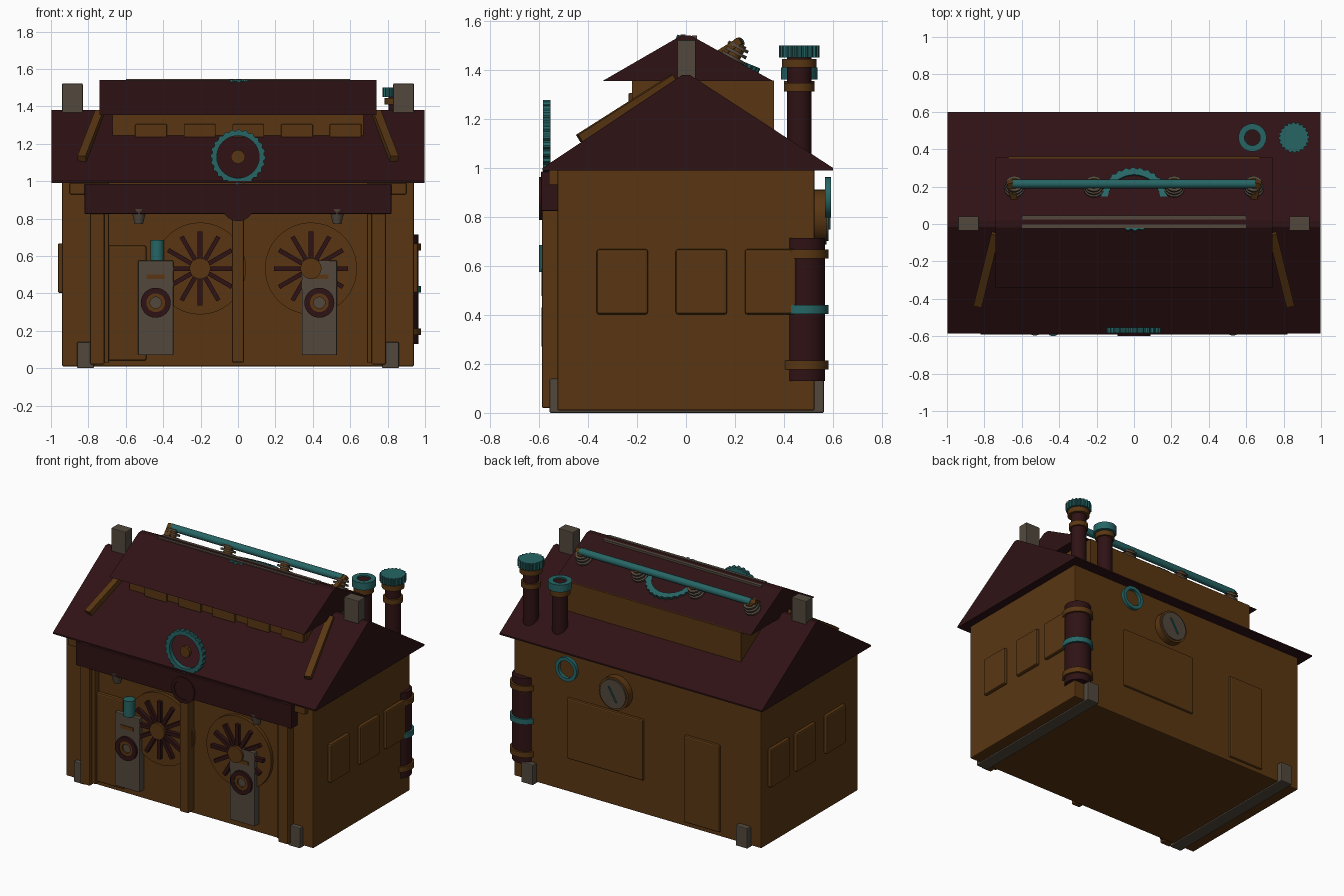
import bpy, bmesh, math
from mathutils import Vector, Matrix

if "Cube" in bpy.data.objects:
    bpy.data.objects.remove(bpy.data.objects["Cube"])

def material(name, rgb):
    m = bpy.data.materials.new(name)
    m.diffuse_color = (*rgb, 1)
    m.use_nodes = True
    m.node_tree.nodes["Principled BSDF"].inputs["Base Color"].default_value = m.diffuse_color
    return m

BROWN = material("bronze brown", (0.10, 0.037, 0.006))
RED = material("dark maroon", (0.028, 0.006, 0.007))
TEAL = material("verdigris teal", (0.02, 0.13, 0.13))
GRAY = material("warm gray", (0.085, 0.066, 0.048))

def finish(name, bm, mat, bevel=0.0, smooth=False):
    bmesh.ops.recalc_face_normals(bm, faces=bm.faces)
    me = bpy.data.meshes.new(name)
    bm.to_mesh(me)
    bm.free()
    me.materials.append(mat)
    ob = bpy.data.objects.new(name, me)
    bpy.context.collection.objects.link(ob)
    if bevel:
        b = ob.modifiers.new("bevel", 'BEVEL')
        b.width, b.segments = bevel, 2
    if smooth:
        bpy.context.view_layer.objects.active = ob
        ob.select_set(True)
        bpy.ops.object.shade_smooth_by_angle(angle=math.radians(35))
        ob.select_set(False)
    return ob

def box(name, x, y, z, mat, bevel=0.0):
    """Box from (min, max) ranges."""
    bm = bmesh.new()
    bmesh.ops.create_cube(bm, size=1)
    for v in bm.verts:
        v.co = Vector([(r[0] + r[1]) / 2 + c * (r[1] - r[0]) for r, c in zip((x, y, z), v.co)])
    return finish(name, bm, mat, bevel)

def place(center, axis):
    return Matrix.Translation(center) @ Vector(axis).to_track_quat('Z', 'Y').to_matrix().to_4x4()

def cyl(name, center, axis, r, depth, mat, r2=None, segs=32):
    bm = bmesh.new()
    bmesh.ops.create_cone(bm, cap_ends=True, segments=segs, radius1=r,
                          radius2=r if r2 is None else r2, depth=depth, matrix=place(center, axis))
    return finish(name, bm, mat, smooth=True)

def ring(name, center, axis, ro, ri, depth, mat, teeth=0, segs=40):
    """Flat ring, optionally with gear teeth on the outer edge."""
    bm = bmesh.new()
    n = teeth * 4 if teeth else segs
    loops = []
    for i in range(n):
        a = 2 * math.pi * i / n
        out = ro - (0.008 if teeth and i % 4 > 1 else 0)
        loops.append([bm.verts.new((r * math.cos(a), r * math.sin(a), h))
                      for r, h in ((ri, -depth / 2), (out, -depth / 2), (out, depth / 2), (ri, depth / 2))])
    for i in range(n):
        p, q = loops[i], loops[(i + 1) % n]
        for k in range(4):
            bm.faces.new((p[k], q[k], q[(k + 1) % 4], p[(k + 1) % 4]))
    bm.transform(place(center, axis))
    return finish(name, bm, mat, smooth=not teeth)

def beam(name, a, b, w, h, mat):
    """Rectangular bar between two points."""
    a, b = Vector(a), Vector(b)
    bm = bmesh.new()
    bmesh.ops.create_cube(bm, size=1)
    bm.transform(place((a + b) / 2, b - a) @ Matrix.Diagonal((w, h, (b - a).length, 1)))
    return finish(name, bm, mat)

def prism(name, hx, pts, mat):
    """Gable solid: y-z profile extruded along x."""
    bm = bmesh.new()
    f = bm.faces.new([bm.verts.new((-hx, y, z)) for y, z in pts])
    g = bmesh.ops.extrude_face_region(bm, geom=[f])["geom"]
    bmesh.ops.translate(bm, vec=(2 * hx, 0, 0), verts=[v for v in g if isinstance(v, bmesh.types.BMVert)])
    return finish(name, bm, mat)

# Main hall, roofs and raised roof section
box("main_hall", (-0.94, 0.94), (-0.525, 0.525), (0.01, 1.0), BROWN, 0.006)
prism("main_roof", 0.997, [(-0.585, 0.99), (0.6, 0.99), (0.6, 1.0), (0.015, 1.38), (-0.015, 1.38), (-0.585, 1.0)], RED)
box("raised_section", (-0.67, 0.67), (-0.22, 0.36), (1.05, 1.357), BROWN)
prism("raised_roof", 0.74, [(-0.34, 1.355), (0.355, 1.355), (0.02, 1.54), (-0.02, 1.54)], RED)
for i in range(5):
    x = -0.465 + 0.26 * i
    box(f"raised_window_{i}", (x - 0.085, x + 0.085), (-0.235, -0.21), (1.235, 1.305), BROWN, 0.005)
box("ridge_rail_front", (-0.6, 0.6), (-0.022, -0.002), (1.52, 1.545), GRAY)
box("ridge_rail_back", (-0.6, 0.6), (0.025, 0.045), (1.515, 1.54), GRAY)

# Mirrored parts
for s, side in ((-1, "left"), (1, "right")):
    def mx(a, b):
        return tuple(sorted((s * a, s * b)))
    box(f"ridge_block_{side}", mx(0.83, 0.94), (-0.035, 0.04), (1.34, 1.522), GRAY, 0.004)
    beam(f"roof_brace_{side}", (s * 0.74, -0.05, 1.365), (s * 0.835, -0.435, 1.12), 0.045, 0.035, BROWN)
    box(f"foot_runner_{side}", mx(0.77, 0.86), (-0.557, 0.563), (0.0, 0.14), GRAY, 0.006)
    box(f"front_pilaster_{side}", mx(0.715, 0.79), (-0.588, -0.51), (0.02, 0.985), BROWN, 0.006)
    box(f"front_pilaster_trim_{side}", mx(0.69, 0.715), (-0.565, -0.51), (0.03, 0.985), BROWN, 0.004)
    box(f"front_lintel_{side}", mx(0.69, 0.9), (-0.56, -0.51), (0.93, 0.99), BROWN, 0.004)
    for i, y in enumerate((-0.26, 0.063, 0.345)):
        box(f"side_window_{side}_{i}", mx(0.93, 0.963), (y - 0.105, y + 0.105), (0.402, 0.668), BROWN, 0.01)
    cyl(f"front_lamp_{side}", (s * 0.53, -0.555, 0.81), (0, 0, 1), 0.022, 0.08, GRAY, 0.042, 16)
    beam(f"pipe_end_bracket_{side}", (s * 0.64, 0.13, 1.46), (s * 0.665, 0.225, 1.52), 0.035, 0.03, BROWN)

# Front fascia, boss and centre post
box("front_fascia", (-0.82, 0.82), (-0.592, -0.52), (0.825, 0.985), RED, 0.004)
cyl("fascia_boss", (0, -0.57, 0.875), (0, 1, 0), 0.088, 0.05, RED)
ring("fascia_boss_rim", (0, -0.585, 0.875), (0, 1, 0), 0.088, 0.065, 0.03, RED)
box("centre_post", (-0.032, 0.032), (-0.588, -0.51), (0.03, 0.85), BROWN, 0.008)
box("front_panel", (-0.79, -0.49), (-0.545, -0.51), (0.04, 0.655), BROWN, 0.01)

# Front toothed medallion
ring("medallion_ring", (0, -0.568, 1.13), (0, 1, 0), 0.147, 0.113, 0.03, TEAL, teeth=24)
cyl("medallion_hub", (0, -0.568, 1.13), (0, 1, 0), 0.038, 0.024, BROWN, segs=10)

# Fan wheels on the front
for n, cx in (("left", -0.203), ("right", 0.39)):
    c = Vector((cx, -0.56, 0.533))
    cyl(f"fan_disc_{n}", (cx, -0.53, 0.533), (0, 1, 0), 0.246, 0.035, BROWN, segs=48)
    for i in range(12):
        d = Vector((math.cos(i * math.pi / 6), 0, math.sin(i * math.pi / 6)))
        beam(f"fan_blade_{n}_{i}", c + d * 0.045, c + d * 0.197, 0.027, 0.024, RED)
    cyl(f"fan_hub_{n}", (cx, -0.565, 0.533), (0, 1, 0), 0.056, 0.05, BROWN, segs=24)

# Gray pump cabinets
for n, cx in (("left", -0.44), ("right", 0.435)):
    box(f"pump_cabinet_{n}", (cx - 0.094, cx + 0.094), (-0.576, -0.51), (0.07, 0.575), GRAY, 0.004)
    ring(f"pump_dial_rim_{n}", (cx, -0.578, 0.35), (0, 1, 0), 0.08, 0.05, 0.025, RED)
    ring(f"pump_dial_inner_{n}", (cx, -0.578, 0.35), (0, 1, 0), 0.05, 0.03, 0.018, BROWN)
    box(f"pump_slot_{n}", (cx - 0.048, cx + 0.048), (-0.581, -0.57), (0.478, 0.502), BROWN)
cyl("pump_cap", (-0.432, -0.563, 0.63), (0, 0, 1), 0.037, 0.11, TEAL, segs=24)

# Corner tank with bands
cyl("corner_tank", (0.88, 0.483, 0.422), (0, 0, 1), 0.085, 0.585, RED)
for i, (z, m) in enumerate(((0.195, BROWN), (0.422, TEAL), (0.648, BROWN))):
    cyl(f"tank_band_{i}", (0.88, 0.483, z), (0, 0, 1), 0.099, 0.037, m)

# Chimneys
for n, x, y, top, r in (("tall", 0.855, 0.462, 1.5, 0.083), ("short", 0.633, 0.462, 1.41, 0.075)):
    cyl(f"chimney_{n}", (x, y, (top + 0.96) / 2), (0, 0, 1), 0.05, top - 0.98, RED)
    cyl(f"chimney_band_{n}", (x, y, top - 0.073), (0, 0, 1), r - 0.012, 0.035, BROWN)
    if n == "tall":
        ring("chimney_cap_tall", (x, y, top - 0.025), (0, 0, 1), r, 0.03, 0.05, TEAL, teeth=20)
        cyl("chimney_lid_tall", (x, y, top - 0.022), (0, 0, 1), 0.06, 0.044, TEAL)
    else:
        ring("chimney_cap_short", (x, y, top - 0.025), (0, 0, 1), r, 0.042, 0.05, TEAL)
cyl("chimney_band_low", (0.855, 0.462, 1.33), (0, 0, 1), 0.062, 0.035, BROWN)

# Roof pipe on stacked insulators
up = Vector((0, 0.467, 0.884))
for i, x in enumerate((-0.64, -0.215, 0.215, 0.64)):
    base = Vector((x, 0.185, 1.44))
    cyl(f"insulator_core_{i}", base + up * 0.03, up, 0.03, 0.09, BROWN, segs=16)
    for k in range(3):
        cyl(f"insulator_disc_{i}_{k}", base + up * (0.012 + 0.024 * k), up, 0.054 - 0.004 * k, 0.013, GRAY, segs=20)
cyl("roof_pipe", (0, 0.215, 1.508), (1, 0, 0), 0.024, 1.3, TEAL, segs=16)

# Tilted gear half sunk in the raised roof
ring("sunken_gear", (0, 0.13, 1.465), (0, 0.38, 0.925), 0.183, 0.14, 0.022, TEAL, teeth=28)

# Back wall: door, panel, dial and ring
box("back_panel", (-0.05, 0.53), (0.51, 0.54), (0.24, 0.66), BROWN, 0.01)
box("back_door", (-0.63, -0.36), (0.51, 0.54), (0.04, 0.64), BROWN, 0.01)
cyl("back_dial_rim", (0.15, 0.548, 0.80), (0, 1, 0), 0.112, 0.05, BROWN)
cyl("back_dial_face", (0.15, 0.56, 0.80), (0, 1, 0), 0.098, 0.045, GRAY)
beam("back_dial_needle", (0.12, 0.583, 0.75), (0.18, 0.583, 0.85), 0.014, 0.008, TEAL)
ring("back_ring", (0.5, 0.58, 0.88), (0, 1, 0), 0.082, 0.058, 0.024, TEAL)
